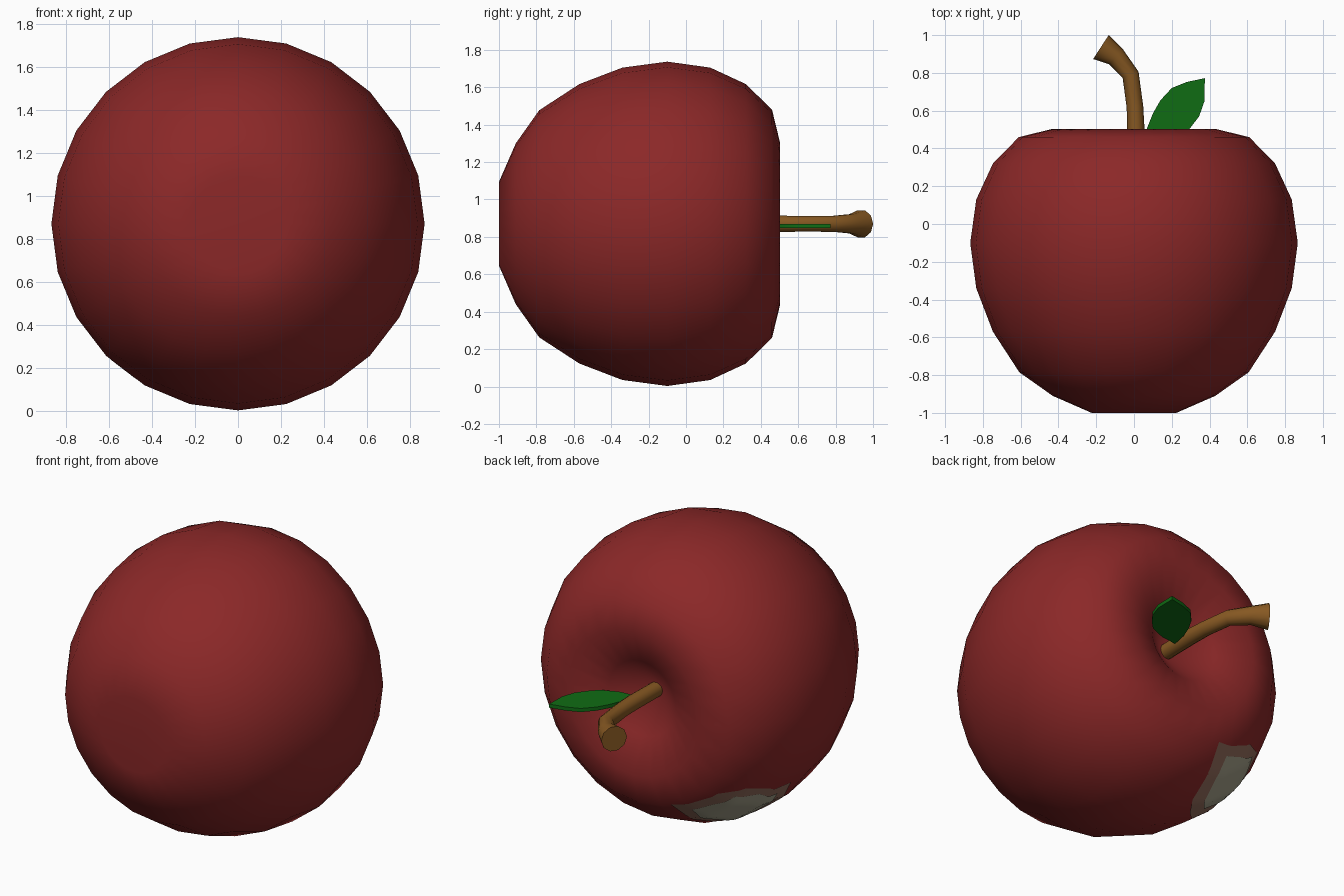
import bpy, bmesh, math
from mathutils import Vector
from mathutils.bvhtree import BVHTree

cube = bpy.data.objects.get("Cube")
if cube:
    bpy.data.objects.remove(cube, do_unlink=True)

CENTRE_Z = 0.87


def material(name, rgb):
    mat = bpy.data.materials.new(name)
    mat.use_nodes = True
    mat.diffuse_color = (*rgb, 1)
    bsdf = mat.node_tree.nodes["Principled BSDF"]
    bsdf.inputs["Base Color"].default_value = (*rgb, 1)
    bsdf.inputs["Roughness"].default_value = 0.8
    return mat


def finish(name, bm, mat, angle=60):
    bmesh.ops.recalc_face_normals(bm, faces=bm.faces)
    mesh = bpy.data.meshes.new(name)
    bm.to_mesh(mesh)
    bm.free()
    mesh.materials.append(mat)
    obj = bpy.data.objects.new(name, mesh)
    bpy.context.collection.objects.link(obj)
    bpy.ops.object.select_all(action="DESELECT")
    obj.select_set(True)
    bpy.context.view_layer.objects.active = obj
    bpy.ops.object.shade_smooth_by_angle(angle=math.radians(angle))
    return obj


def bridge(bm, a, b):
    for i in range(len(a)):
        j = (i + 1) % len(a)
        bm.faces.new((a[i], a[j], b[j], b[i]))


def fan(bm, ring, tip):
    for i in range(len(ring)):
        bm.faces.new((ring[i], ring[(i + 1) % len(ring)], tip))


red = material("apple red", (0.26, 0.021, 0.021))
brown = material("stem brown", (0.24, 0.098, 0.016))
green = material("leaf green", (0.005, 0.15, 0.007))
tan = material("bruise tan", (0.29, 0.15, 0.105))
cream = material("bruise cream", (0.37, 0.35, 0.25))

# Apple body: profile of (radius, y) revolved about the y axis
profile = [(0.224, -1.0), (0.43, -0.91), (0.607, -0.785), (0.747, -0.57),
           (0.835, -0.34), (0.867, -0.10), (0.835, 0.13), (0.747, 0.32),
           (0.61, 0.46), (0.433, 0.503), (0.224, 0.42)]
SIDES = 24
bm = bmesh.new()
rings = []
for r, y in profile:
    angles = [2 * math.pi * i / SIDES for i in range(SIDES)]
    rings.append([bm.verts.new((r * math.sin(a), y, CENTRE_Z + r * math.cos(a)))
                  for a in angles])
for a, b in zip(rings, rings[1:]):
    bridge(bm, a, b)
fan(bm, rings[0], bm.verts.new((0, -0.92, CENTRE_Z)))
fan(bm, rings[-1], bm.verts.new((0, 0.25, CENTRE_Z)))
bmesh.ops.recalc_face_normals(bm, faces=bm.faces)
surface = BVHTree.FromBMesh(bm)
finish("apple_body", bm, red, 180)

# Stem: round sections along a bent path of (x, y, radius)
path = [(0.005, 0.24, 0.045), (0.01, 0.5, 0.046), (0.005, 0.62, 0.044),
        (-0.018, 0.79, 0.045), (-0.095, 0.885, 0.054), (-0.175, 0.937, 0.076)]
bm = bmesh.new()
rings = []
for i, (x, y, r) in enumerate(path):
    before, after = path[max(i - 1, 0)], path[min(i + 1, len(path) - 1)]
    along = Vector((after[0] - before[0], after[1] - before[1], 0)).normalized()
    side = Vector((along.y, -along.x, 0))
    ring = []
    for k in range(10):
        a = 2 * math.pi * k / 10
        ring.append(bm.verts.new(Vector((x, y, CENTRE_Z)) + side * r * math.cos(a)
                                 + Vector((0, 0, r * math.sin(a)))))
    rings.append(ring)
for a, b in zip(rings, rings[1:]):
    bridge(bm, a, b)
bm.faces.new(rings[0])
bm.faces.new(rings[-1])
finish("stem", bm, brown)

# Leaf: flat outline with a little thickness
outline = [(0.05, 0.41), (0.07, 0.51), (0.10, 0.585), (0.14, 0.655), (0.20, 0.72),
           (0.28, 0.752), (0.375, 0.772), (0.373, 0.65), (0.345, 0.57),
           (0.295, 0.505), (0.25, 0.46), (0.15, 0.42)]
bm = bmesh.new()
low, high = ([bm.verts.new((x, y, z)) for x, y in outline] for z in (0.848, 0.87))
bridge(bm, low, high)
bm.faces.new(low)
bm.faces.new(high)
finish("leaf", bm, green, 30)


# Bruise plates: outlines laid onto the underside of the body
def plate(name, points, lift, mat):
    points = [Vector(p) for p in points]
    mid = sum(points, Vector((0, 0))) / len(points)
    edge = []
    for p, q in zip(points, points[1:] + points[:1]):
        edge += [p.lerp(q, t / 4) for t in range(4)]
    bm = bmesh.new()

    def drop(p):
        hit, normal, _, _ = surface.ray_cast(Vector((p.x, p.y, -1)), Vector((0, 0, 1)))
        return bm.verts.new(hit + normal * lift)

    steps = 8
    rings = [[drop(mid.lerp(p, s / steps)) for p in edge] for s in range(1, steps + 1)]
    for a, b in zip(rings, rings[1:]):
        bridge(bm, a, b)
    fan(bm, rings[0], drop(mid))
    bmesh.ops.recalc_face_normals(bm, faces=bm.faces)
    if sum(f.normal.z for f in bm.faces) > 0:
        bmesh.ops.reverse_faces(bm, faces=bm.faces)
    mesh_obj = finish_open(name, bm, mat)
    return mesh_obj


def finish_open(name, bm, mat):
    mesh = bpy.data.meshes.new(name)
    bm.to_mesh(mesh)
    bm.free()
    mesh.materials.append(mat)
    mesh.shade_smooth()
    obj = bpy.data.objects.new(name, mesh)
    bpy.context.collection.objects.link(obj)
    return obj


plate("bruise_outer", [(-0.22, 0.46), (-0.25, 0.35), (-0.29, 0.15), (-0.38, 0.02),
                       (-0.48, -0.08), (-0.58, -0.08), (-0.70, 0.0), (-0.67, 0.17),
                       (-0.62, 0.31), (-0.49, 0.40), (-0.36, 0.43)], 0.004, tan)
plate("bruise_inner", [(-0.32, 0.40), (-0.33, 0.30), (-0.38, 0.14), (-0.46, 0.04),
                       (-0.56, 0.02), (-0.65, 0.06), (-0.63, 0.2), (-0.56, 0.33),
                       (-0.44, 0.37)], 0.009, cream)
